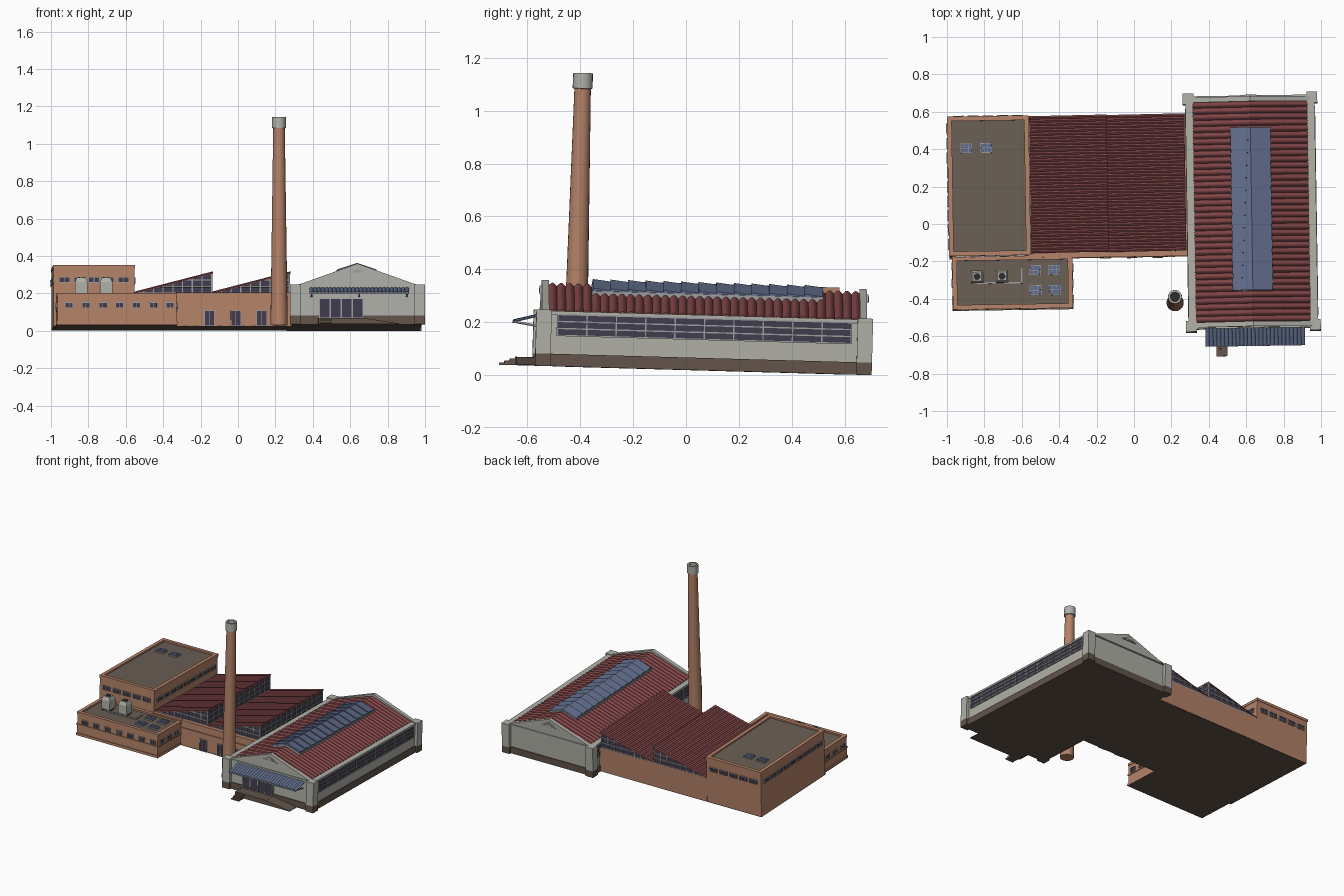
import bpy, bmesh, math
from mathutils import Matrix

if "Cube" in bpy.data.objects:
    bpy.data.objects.remove(bpy.data.objects["Cube"])

def mat(name, r, g, b):
    m = bpy.data.materials.new(name)
    m.diffuse_color = [((c / 255 + .055) / 1.055) ** 2.4 for c in (r, g, b)] + [1]
    m.use_nodes = True
    m.node_tree.nodes["Principled BSDF"].inputs["Base Color"].default_value = m.diffuse_color
    return m

BRICK = mat("brick", 180, 130, 104)
STONE = mat("pale render", 176, 176, 168)
PLINTH = mat("brown plinth", 98, 84, 74)
FLAT = mat("flat roof felt", 106, 95, 85)
RED = mat("red roofing", 126, 68, 70)
BLUE = mat("blue glazing", 96, 108, 138)
GLASS = mat("dark glass", 66, 60, 78)
FRAME = mat("grey frame", 158, 158, 160)
DARK = mat("soot", 48, 44, 44)
smooth = []

def finish(name, bm, m):
    bmesh.ops.recalc_face_normals(bm, faces=bm.faces)
    me = bpy.data.meshes.new(name)
    bm.to_mesh(me)
    bm.free()
    me.materials.append(m)
    ob = bpy.data.objects.new(name, me)
    bpy.context.collection.objects.link(ob)
    return ob

def add_loft(bm, a, b):
    """Solid between two matching rings of points."""
    A, B = [[bm.verts.new(p) for p in r] for r in (a, b)]
    n = len(A)
    for i in range(n):
        bm.faces.new((A[i], A[(i + 1) % n], B[(i + 1) % n], B[i]))
    bm.faces.new(A)
    bm.faces.new(B)

def loft(name, m, *pairs):
    bm = bmesh.new()
    for a, b in pairs:
        add_loft(bm, a, b)
    return finish(name, bm, m)

def ring(x0, x1, y0, y1, z):
    return [(x0, y0, z), (x1, y0, z), (x1, y1, z), (x0, y1, z)]

def boxes(name, m, *bs):
    return loft(name, m, *[(ring(*b[:4], b[4]), ring(*b[:4], b[5])) for b in bs])

def prism_y(prof, y0, y1):
    return [(x, y0, z) for x, z in prof], [(x, y1, z) for x, z in prof]

def corrugated(name, m, p0, p1, u0, u1, n, amp, along_y=True, th=.006, segs=6):
    """Ribbed sheet sloping from p0 to p1 (across, z), ribs repeated along u."""
    us = [(u0 + (u1 - u0) * i / (n * segs), abs(math.sin(math.pi * i / segs)) * amp) for i in range(n * segs + 1)]
    prof = us + [(u1, -th), (u0, -th)]
    rows = [[(p[0], u, p[1] + h) if along_y else (u, p[0], p[1] + h) for u, h in prof] for p in (p0, p1)]
    ob = loft(name, m, rows)
    smooth.append(ob)
    return ob

def windows(name, axis, wall, sign, spans, z0, z1, cols, rows, bar=.004):
    """Glass plates with framing bars on a wall facing +/- axis."""
    glass, bars = [], []
    def slab(u0, u1, a, b, d):
        w = sorted((wall - sign * .002, wall + sign * d))
        return (*w, u0, u1, a, b) if axis == 'x' else (u0, u1, *w, a, b)
    for u0, u1 in spans:
        glass.append(slab(u0, u1, z0, z1, .003))
        for i in range(cols + 1):
            u = u0 + (u1 - u0) * i / cols
            bars.append(slab(u - bar / 2, u + bar / 2, z0, z1, .007))
        for j in range(rows + 1):
            z = z0 + (z1 - z0) * j / rows
            bars.append(slab(u0 - bar / 2, u1 + bar / 2, z - bar / 2, z + bar / 2, .008))
    boxes(name + "_glass", GLASS, *glass)
    boxes(name + "_frames", FRAME, *bars)

def row(a, b, n, w):
    step = (b - a) / n
    return [(a + step * (i + .5) - w / 2, a + step * (i + .5) + w / 2) for i in range(n)]

# ---- main hall ----
CX, CY = .63, .05
boxes("hall_walls", STONE, (.29, .97, -.56, .66, .04, .203))
boxes("hall_plinth", PLINTH, (.284, .976, -.571, .671, 0, .047))
gable = [(.29, .04), (.97, .04), (.97, .208), (.935, .216), (CX, .325), (.325, .216), (.29, .208)]
loft("hall_gables", STONE, prism_y(gable, -.565, -.538), prism_y(gable, .638, .665))
corners = [(x, x + .058, y, y + .058) for x in (.27, .932) for y in (-.587, .629)]
boxes("corner_piers", STONE, *[(*c, .047, .213) for c in corners])
boxes("corner_pier_bases", PLINTH, *[(*c, 0, .047) for c in corners])
boxes("eaves_band", STONE, *[(x, x + .042, -.55, .65, .194, .209) for x in (.284, .934)],
      *[(.32, .94, y, y + .012, .205, .212) for y in (-.572, .66)])
for s, side in ((-1, "left"), (1, "right")):
    corrugated("hall_roof_" + side, RED, (CX + s * .307, .202), (CX, .303), -.54, .64, 36, .013)
    windows("hall_windows_" + side, 'x', CX + s * .34, s, [(-.506, .606)], .117, .196, 10, 3, .005)
# pediment vents
tri = lambda w, h, z: [(CX - w, z), (CX + w, z), (CX, z + h)]
loft("vent_frames", STONE, prism_y(tri(.058, .032, .272), -.572, -.56), prism_y(tri(.058, .032, .272), .66, .672))
loft("vent_panels", FRAME, prism_y(tri(.036, .02, .277), -.574, -.57), prism_y(tri(.036, .02, .277), .67, .674))
# ridge skylight: overlapping panes on a raised curb
curb = [(CX - .108, .262), (CX + .108, .262), (CX + .108, .288), (CX, .322), (CX - .108, .288)]
loft("skylight_curb", FRAME, prism_y(curb, -.375, .5))
panes, N = [], 13
for i in range(N):
    y0 = -.372 + .868 * i / N
    y1 = y0 + .868 / N + .003
    for s in (-1, 1):
        prof = lambda d: [(CX, .326 + d), (CX + s * .106, .291 + d), (CX + s * .106, .284), (CX, .316)]
        panes.append(([(x, y0, z) for x, z in prof(.008)], [(x, y1, z) for x, z in prof(0)]))
loft("skylight_panes", BLUE, *panes)

# ---- hall entrance ----
corrugated("canopy", BLUE, (-.565, .193), (-.665, .167), .373, .905, 26, .006, False, .004, 4)
boxes("canopy_edge", FRAME, (.373, .905, -.667, -.662, .160, .168))
loft("canopy_struts", FRAME, *[([(x, -.565, .145), (x + .008, -.565, .145), (x + .008, -.565, .153), (x, -.565, .153)],
     [(x, -.66, .160), (x + .008, -.66, .160), (x + .008, -.66, .167), (x, -.66, .167)]) for x in (.38, .635, .89)])
windows("entrance_doors", 'y', -.571, -1, row(.425, .66, 4, .056), .033, .137, 1, 1, .004)
boxes("entrance_backing", STONE, (.42, .665, -.571, -.56, .03, .142))
boxes("landing", PLINTH, (.42, .665, -.655, -.565, 0, .032),
      *[(.43, .49, -.655 - .02 * (i + 1), -.65, 0, .025 - .008 * i) for i in range(3)])
loft("ramp", PLINTH, prism_y([(.66, 0), (.85, 0), (.85, .003), (.66, .032)], -.655, -.565))

# ---- sawtooth shed ----
boxes("shed_walls", BRICK, (-.56, .29, -.175, .58, .003, .175))
boxes("shed_string_course", BRICK, (-.333, .285, -.182, -.17, .122, .13), (-.333, .285, -.18, -.145, .168, .18))
T0, T1, ZL, ZH = -.552, .278, .178, .285
W = (T1 - T0) / 2
bars = []
for k in range(2):
    a, b = T0 + W * k, T0 + W * (k + 1)
    loft(f"shed_glazing_{k}", GLASS, prism_y([(a, .17), (b - .006, .17), (b - .006, ZH), (a, ZL)], -.147, .574))
    corrugated(f"shed_roof_{k}", RED, (a, ZL + .004), (b, ZH + .004), -.153, .58, 42, .006, True, .006, 4)
    for y in (-.152, .571):
        for i in range(1, 9):                       # upright bars
            x = a + W * i / 8 - .006
            bars.append((x - .003, x + .003, y, y + .008, .172, ZL + (ZH - ZL) * (x - a) / W))
        for z in (.178, .213, .248):                # rails, shortened by the slope
            bars.append((a + W * (z - ZL) / (ZH - ZL), b - .004, y, y + .008, z - .003, z + .003))
    for i in range(13):
        y = -.147 + .72 * i / 12
        bars.append((b - .007, b - .002, y - .003, y + .003, .175, ZH))
    for z in (.182, .213, .248, ZH - .004):
        bars.append((b - .007, b - .001, -.147, .574, z - .003, z + .003))
boxes("shed_glazing_bars", FRAME, *bars)
windows("shed_doors", 'y', -.175, -1, [(x, x + .052) for x in (-.182, -.04, .098)], .004, .084, 2, 1, .003)

# ---- flat-roofed brick blocks ----
def flat_block(name, x0, x1, y0, y1, h, t=.022):
    boxes(name + "_walls", BRICK, (x0, x1, y0, y1, .003, h - .014))
    boxes(name + "_roof", FLAT, (x0 + t, x1 - t, y0 + t, y1 - t, h - .02, h - .011))
    e = .003
    boxes(name + "_parapet", BRICK, (x0 - e, x1 + e, y0 - e, y0 + t, h - .018, h), (x0 - e, x1 + e, y1 - t, y1 + e, h - .018, h),
          (x0 - e, x0 + t, y0, y1, h - .018, h), (x1 - t, x1 + e, y0, y1, h - .018, h))

flat_block("tower", -.988, -.557, -.163, .578, .328)
flat_block("annex", -.972, -.336, -.445, -.165, .17)
for s, y in ((-1, -.163), (1, .578)):
    windows(f"tower_windows_y{s}", 'y', y, s, row(-.97, -.575, 5, .055), .235, .262, 2, 1, .003)
for s, x in ((-1, -.988), (1, -.557)):
    windows(f"tower_windows_x{s}", 'x', x, s, row(-.14, .555, 9, .055), .235, .262, 2, 1, .003)
windows("annex_windows_front", 'y', -.445, -1, row(-.955, -.325, 7, .04), .092, .12, 2, 1, .003)
for s, x in ((-1, -.972), (1, -.336)):
    windows(f"annex_windows_x{s}", 'x', x, s, row(-.44, -.19 if s > 0 else -.17, 3, .04), .092, .12, 2, 1, .003)
boxes("annex_sill_course", BRICK, (-.977, -.331, -.45, -.17, .078, .085), (-.977, -.331, -.45, -.17, .003, .02))

# rooftop lights
lights = [(-.532, -.243, .159), (-.43, -.243, .159), (-.532, -.35, .159), (-.43, -.35, .159), (-.89, .41, .317), (-.785, .41, .317)]
boxes("rooflight_curbs", FRAME, *[(x - .031, x + .031, y - .026, y + .026, z, z + .008) for x, y, z in lights])
boxes("rooflight_panes", BLUE, *[(x + i * .02 - .009, x + i * .02 + .009, y + j * .012 - .0105, y + j * .012 + .0105, z + .006, z + .013)
      for x, y, z in lights for i in (-1, 0, 1) for j in (-1, 1)])

# cooling units with round fans and a pipe
units = [-.843, -.71]
UY = -.275
sq = lambda x, r, z: ring(x - r, x + r, UY - r, UY + r, z)
loft("cooling_units", STONE, *[(sq(x, .033, .17), sq(x, .033, .234)) for x in units],
     *[(sq(x, .033, .234), sq(x, .023, .258)) for x in units])
boxes("cooling_unit_feet", DARK, *[(x + i - .004, x + i + .004, UY - .03, UY + .03, .157, .171) for x in units for i in (-.024, .024)])
disc = lambda x, y, r, z, n=16: [(x + r * math.cos(2 * math.pi * i / n), y + r * math.sin(2 * math.pi * i / n), z) for i in range(n)]
loft("fan_openings", DARK, *[(disc(x, UY, .018, .256), disc(x, UY, .018, .261)) for x in units])
boxes("roof_pipe", FRAME, (-.845, -.60, -.312, -.304, .159, .167), (-.608, -.60, -.312, -.23, .159, .167))

# ---- chimney ----
def lathe(name, m, prof, n=20):
    bm = bmesh.new()
    rings = [[bm.verts.new(p) for p in disc(.213, -.424, r, z, n)] for r, z in prof]
    for A, B in zip(rings, rings[1:]):
        for i in range(n):
            bm.faces.new((A[i], A[(i + 1) % n], B[(i + 1) % n], B[i]))
    bm.faces.new(rings[0])
    bm.faces.new(rings[-1])
    smooth.append(finish(name, bm, m))

lathe("chimney_shaft", BRICK, [(.046, 0), (.031, 1.06)])
lathe("chimney_cap", STONE, [(.03, 1.052), (.038, 1.054), (.037, 1.112), (.025, 1.112), (.024, 1.075)])
loft("chimney_flue", DARK, (disc(.213, -.424, .024, 1.07), disc(.213, -.424, .024, 1.08)))

# ---- underside slab ----
boxes("base_slab", PLINTH, (-.988, .3, -.175, .578, 0, .006), (-.972, -.336, -.445, -.17, 0, .006))

# smooth ribs and shaft, then the slight tilt of the whole site
bpy.ops.object.select_all(action='DESELECT')
for ob in smooth:
    ob.select_set(True)
    bpy.context.view_layer.objects.active = ob
bpy.ops.object.shade_smooth_by_angle(angle=math.radians(40))
M = Matrix.Rotation(math.radians(.9), 4, 'Z') @ Matrix.Rotation(math.radians(-1.6), 4, 'X')
obs = [o for o in bpy.context.scene.objects if o.type == 'MESH']
for ob in obs:
    ob.data.transform(M)
low = min(v.co.z for ob in obs for v in ob.data.vertices)
for ob in obs:
    ob.data.transform(Matrix.Translation((0, 0, -low)))
